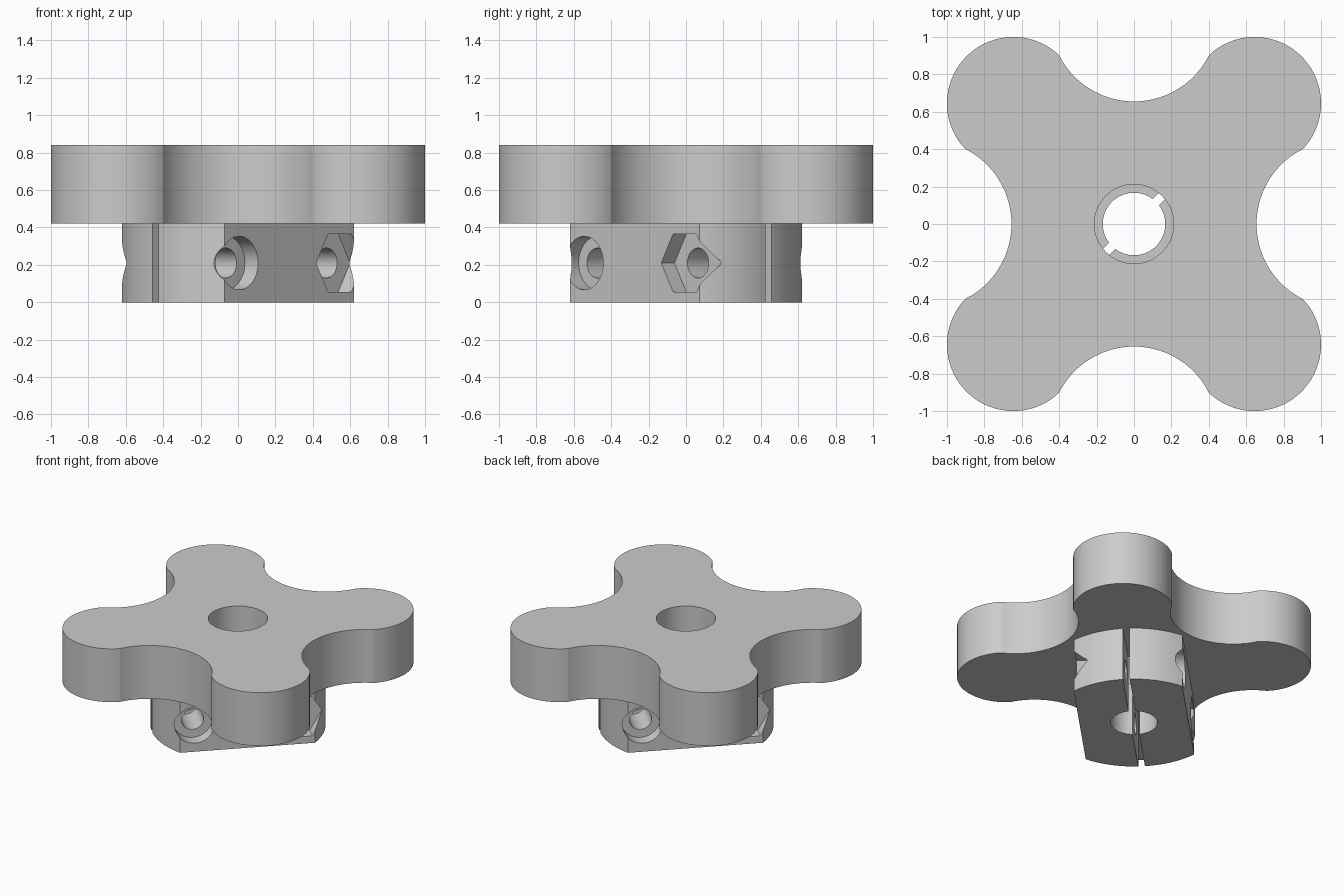
import bpy, bmesh
from math import pi, sin, cos, atan2, hypot, sqrt, asin
from mathutils import Matrix, Vector

default = bpy.data.objects.get("Cube")
if default:
    bpy.data.objects.remove(default, do_unlink=True)

grey = bpy.data.materials.new("plain grey")
grey.use_nodes = True
grey.diffuse_color = (0.6, 0.6, 0.6, 1)
grey.node_tree.nodes["Principled BSDF"].inputs["Base Color"].default_value = (0.6, 0.6, 0.6, 1)


def arc(cx, cy, r, a0, a1, n):
    """Points on an arc, without the last one."""
    return [(cx + r * cos(a0 + (a1 - a0) * i / n),
             cy + r * sin(a0 + (a1 - a0) * i / n)) for i in range(n)]


def prism(name, pts, z0, z1, matrix=Matrix()):
    """Extrude a closed outline from z0 to z1."""
    bm = bmesh.new()
    face = bm.faces.new([bm.verts.new((x, y, z0)) for x, y in pts])
    top = bmesh.ops.extrude_face_region(bm, geom=[face])["geom"]
    bmesh.ops.translate(bm, vec=(0, 0, z1 - z0),
                        verts=[v for v in top if isinstance(v, bmesh.types.BMVert)])
    bmesh.ops.transform(bm, matrix=matrix, verts=bm.verts)
    bmesh.ops.recalc_face_normals(bm, faces=bm.faces)
    mesh = bpy.data.meshes.new(name)
    bm.to_mesh(mesh)
    bm.free()
    mesh.materials.append(grey)
    obj = bpy.data.objects.new(name, mesh)
    bpy.context.collection.objects.link(obj)
    return obj


def activate(obj):
    bpy.ops.object.select_all(action="DESELECT")
    obj.select_set(True)
    bpy.context.view_layer.objects.active = obj


def cut(obj, cutter):
    activate(obj)
    mod = obj.modifiers.new("cut", "BOOLEAN")
    mod.operation = "DIFFERENCE"
    mod.solver = "EXACT"
    mod.object = cutter
    bpy.ops.object.modifier_apply(modifier=mod.name)
    bpy.data.objects.remove(cutter, do_unlink=True)


def disc(r, n=64):
    return arc(0, 0, r, 0, 2 * pi, n)


HUB_TOP, KNOB_TOP = 0.42, 0.84

# Knob outline: one round lobe and one scallop, repeated four times
lobe, lobe_r = 0.645, 0.355
scoop, scoop_r = 1.104, 0.449
joint = Vector((0.4, 0.9))
end = atan2(joint.y - lobe, joint.x - lobe)
start = pi / 2 - end
side = atan2(joint.y - scoop, joint.x)
quarter = arc(lobe, lobe, lobe_r, start, end, 40)
quarter += arc(0, scoop, scoop_r, side, -pi - side, 28)
outline = []
for k in range(4):
    c, s = cos(k * pi / 2), sin(k * pi / 2)
    outline += [(c * x - s * y, s * x + c * y) for x, y in quarter]
knob = prism("knob", outline, HUB_TOP, KNOB_TOP)
cut(knob, prism("knob_bore", disc(0.212), 0, 1))

# Clamp hub: round with two flats, slot running along its local x
hub_r, flat = 0.625, 0.389
a = asin(flat / hub_r)
hub_outline = arc(0, 0, hub_r, -a, a, 24) + [(hub_r * cos(a), flat)]
hub_outline += [(-x, -y) for x, y in hub_outline]
hub = prism("clamp_hub", hub_outline, 0, HUB_TOP)
cut(hub, prism("hub_bore", disc(0.167), -1, 1))
cut(hub, prism("slot", [(-1, -0.024), (1, -0.024), (1, 0.024), (-1, 0.024)], -1, 1))

# Bolt holes with a round head pocket on one flat and a hex nut pocket on the other
pocket = flat - 0.1
for sgn in (-1, 1):
    place = (Matrix.Translation((sgn * 0.38, 0, 0.21)) @
             Matrix.Rotation(-sgn * pi / 2, 4, "X"))
    cut(hub, prism("bolt_hole", disc(0.08, 40), -1, 1, place))
    cut(hub, prism("head_pocket", disc(0.143, 48), pocket, 1, place))
    cut(hub, prism("nut_pocket", disc(0.178, 6), -1, -pocket, place))
hub.data.transform(Matrix.Rotation(pi / 4, 4, "Z"))

for obj in (knob, hub):
    activate(obj)
    bpy.ops.object.shade_smooth_by_angle(angle=pi / 12)
